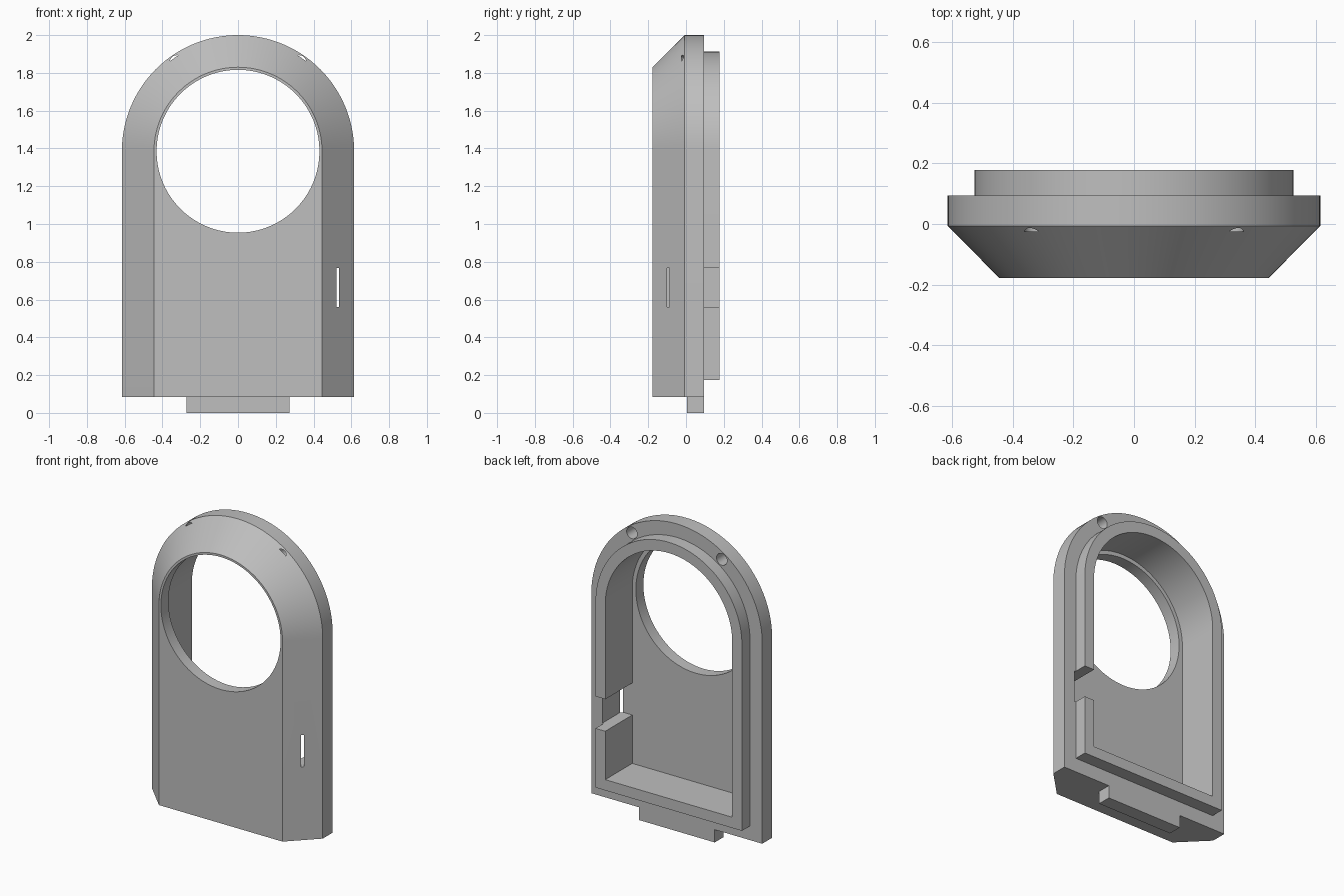
import bpy, bmesh, math
from mathutils import Matrix

if "Cube" in bpy.data.objects:
    bpy.data.objects.remove(bpy.data.objects["Cube"])

ARCH_Z = 1.385      # centre height of the round top
SEGS = 64           # segments of the half-round top

grey = bpy.data.materials.new("plain_grey")
grey.diffuse_color = (0.52, 0.52, 0.52, 1)
grey.use_nodes = True
grey.node_tree.nodes["Principled BSDF"].inputs["Base Color"].default_value = grey.diffuse_color


def finish(name, bm):
    bmesh.ops.recalc_face_normals(bm, faces=bm.faces)
    me = bpy.data.meshes.new(name)
    bm.to_mesh(me)
    bm.free()
    me.materials.append(grey)
    ob = bpy.data.objects.new(name, me)
    bpy.context.collection.objects.link(ob)
    return ob


def arch(r, bottom, y):
    """Arched outline: straight sides with a half-round top."""
    pts = [(-r, y, bottom), (r, y, bottom)]
    for i in range(SEGS + 1):
        a = math.pi * i / SEGS
        pts.append((r * math.cos(a), y, ARCH_Z + r * math.sin(a)))
    return pts


def loft(name, sections):
    """Skin arched outlines (radius, bottom, y) from front to back."""
    bm = bmesh.new()
    rings = [[bm.verts.new(p) for p in arch(*s)] for s in sections]
    for a, b in zip(rings, rings[1:]):
        for i in range(len(a)):
            j = (i + 1) % len(a)
            bm.faces.new((a[i], a[j], b[j], b[i]))
    bm.faces.new(rings[0])
    bm.faces.new(rings[-1])
    return finish(name, bm)


def box(name, lo, hi):
    bm = bmesh.new()
    bmesh.ops.create_cube(bm, size=1)
    for v in bm.verts:
        v.co = [(l + h) / 2 + c * (h - l) for l, h, c in zip(lo, hi, v.co)]
    return finish(name, bm)


def cylinder(name, x, z, r, y0, y1, n):
    bm = bmesh.new()
    mat = Matrix.Translation((x, (y0 + y1) / 2, z)) @ Matrix.Rotation(math.pi / 2, 4, 'X')
    bmesh.ops.create_cone(bm, cap_ends=True, segments=n, radius1=r, radius2=r,
                          depth=y1 - y0, matrix=mat)
    return finish(name, bm)


def combine(ob, other, operation):
    mod = ob.modifiers.new(other.name, 'BOOLEAN')
    mod.operation = operation
    mod.solver = 'EXACT'
    mod.object = other
    bpy.context.view_layer.objects.active = ob
    bpy.ops.object.modifier_apply(modifier=mod.name)
    bpy.data.objects.remove(other)


# Housing: bevelled front, straight rim, stepped-in lip at the back
housing = loft("housing", [
    (0.445, 0.083, -0.1775), (0.615, 0.083, -0.007), (0.615, 0.083, 0.0945),
    (0.527, 0.175, 0.0945), (0.527, 0.175, 0.1775)])

# Bottom tab
combine(housing, box("bottom_tab", (-0.273, 0.005, 0), (0.273, 0.0945, 0.12)), 'UNION')

# Cavity open to the back
combine(housing, loft("cavity", [(0.457, 0.245, -0.1), (0.457, 0.245, 0.3)]), 'DIFFERENCE')

# Round window through the front
combine(housing, cylinder("window", 0, ARCH_Z, 0.431, -0.3, 0.0, 128), 'DIFFERENCE')

# Side notch that breaks through the bevel as a thin slot
combine(housing, box("side_notch", (0.40, -0.1, 0.56), (0.536, 0.3, 0.768)), 'DIFFERENCE')

# Two blind pin holes in the rim
for side in (-1, 1):
    a = math.radians(55.5)
    combine(housing, cylinder("pin_hole", side * 0.571 * math.cos(a),
                              ARCH_Z + 0.571 * math.sin(a), 0.038, -0.024, 0.3, 32), 'DIFFERENCE')

# Smooth curves, sharp edges
bpy.ops.object.select_all(action='DESELECT')
housing.select_set(True)
bpy.context.view_layer.objects.active = housing
bpy.ops.object.shade_smooth_by_angle(angle=math.radians(25))
